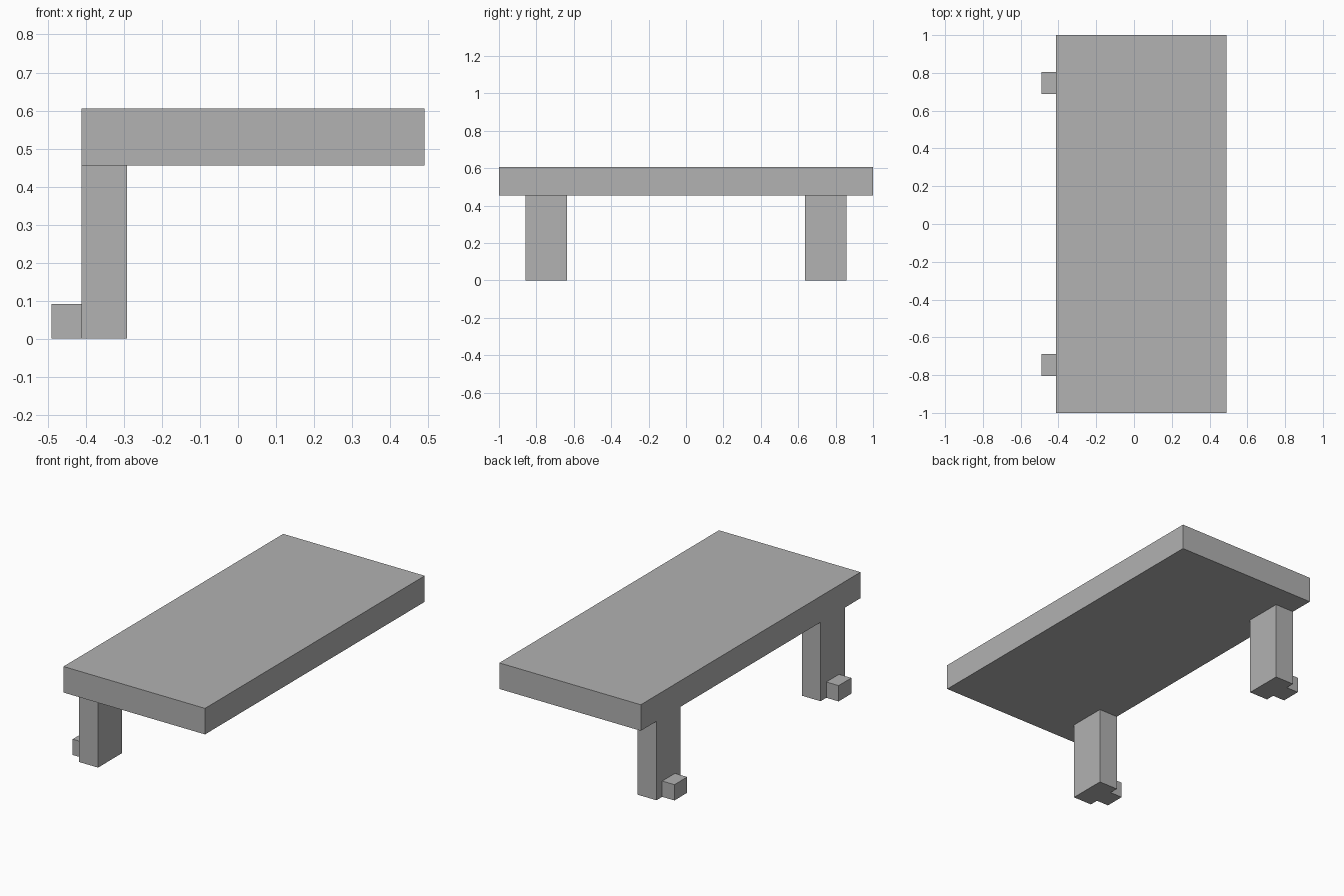
import bpy

cube = bpy.data.objects.get("Cube")
if cube:
    bpy.data.objects.remove(cube, do_unlink=True)

# Single flat grey
grey = bpy.data.materials.new("plain_grey")
grey.use_nodes = True
colour = (0.445, 0.445, 0.445, 1)
grey.diffuse_color = colour
grey.node_tree.nodes["Principled BSDF"].inputs["Base Color"].default_value = colour


def box(name, x, y, z):
    """Box spanning the given (low, high) range on each axis."""
    spans = (x, y, z)
    bpy.ops.mesh.primitive_cube_add(size=1, location=[(a + b) / 2 for a, b in spans])
    obj = bpy.context.object
    obj.name = obj.data.name = name
    obj.scale = [b - a for a, b in spans]
    bpy.ops.object.transform_apply(location=False, rotation=False, scale=True)
    obj.data.materials.append(grey)
    return obj


back_x, leg_height = -0.412, 0.455

# Slab top
box("slab", (back_x, 0.49), (-1, 1), (leg_height, 0.605))

# Leg with a small projecting foot block near each end
for side, y in (("front", -0.747), ("back", 0.747)):
    box(side + "_leg", (back_x, -0.292), (y - 0.11, y + 0.11), (0, leg_height))
    box(side + "_foot", (-0.49, back_x), (y - 0.058, y + 0.058), (0, 0.091))
